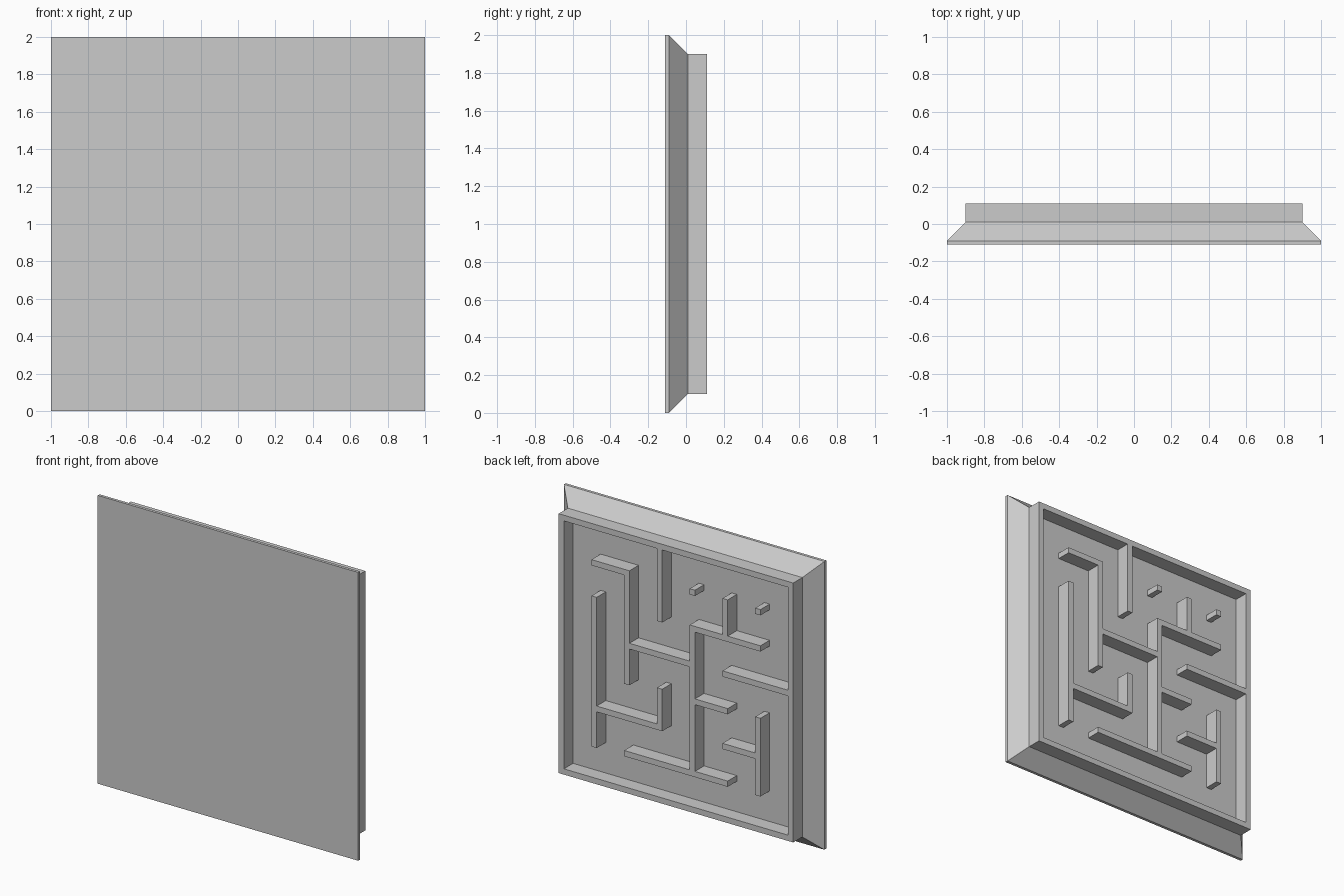
import bpy, bmesh, math

if "Cube" in bpy.data.objects:
    bpy.data.objects.remove(bpy.data.objects["Cube"])

Y_FRONT, Y_RIM, Y_FLOOR, Y_TOP = -0.11, -0.09, 0.01, 0.11
HALF, WALL, N = 0.9, 0.04, 7
PITCH = (2 * HALF - WALL) / N


def make_object(name, bm):
    mesh = bpy.data.meshes.new(name)
    bm.to_mesh(mesh)
    bm.free()
    obj = bpy.data.objects.new(name, mesh)
    bpy.context.collection.objects.link(obj)
    return obj


# Backing board: thin square plate with a bevel up to the maze floor
bm = bmesh.new()
rings = []
for y, h in ((Y_FRONT, 1.0), (Y_RIM, 1.0), (Y_FLOOR, HALF)):
    rings.append([bm.verts.new((sx * h, y, 1 + sz * h))
                  for sx, sz in ((-1, -1), (1, -1), (1, 1), (-1, 1))])
bm.faces.new(rings[0])
bm.faces.new(rings[-1])
for a, b in zip(rings, rings[1:]):
    for i in range(4):
        j = (i + 1) % 4
        bm.faces.new((a[i], a[j], b[j], b[i]))
bmesh.ops.recalc_face_normals(bm, faces=bm.faces)
make_object("backing_board", bm)

# Maze walls as (column, row) grid points, seen from the back, top left first
walls = [
    ((0, 0), (7, 0)), ((0, 7), (7, 7)), ((0, 0), (0, 7)), ((7, 0), (7, 7)),  # frame
    ((1, 2), (1, 6)), ((2, 1), (2, 4)), ((3, 0), (3, 2)), ((3, 4), (3, 5)),  # upright
    ((4, 2), (4, 6)), ((5, 1), (5, 2)), ((6, 4), (6, 6)),
    ((1, 1), (2, 1)), ((2, 3), (4, 3)), ((4, 2), (6, 2)), ((5, 3), (7, 3)),  # level
    ((4, 4), (5, 4)), ((1, 5), (3, 5)), ((5, 5), (6, 5)), ((2, 6), (5, 6)),
    ((4, 1), (4, 1)), ((6, 1), (6, 1)),                                      # posts
]

# Even cells are wall lines, odd cells are the passages between them
cells = {(c, r) for (c0, r0), (c1, r1) in walls
         for c in range(2 * c0, 2 * c1 + 1) for r in range(2 * r0, 2 * r1 + 1)}
edge = [PITCH * (i // 2) + WALL * (i % 2) for i in range(2 * N + 2)]

bm = bmesh.new()


def quad(*pts):
    bm.faces.new([bm.verts.new((HALF - edge[c], y, 1 + HALF - edge[r]))
                  for c, r, y in pts])


for c, r in cells:
    corners = [(c, r), (c + 1, r), (c + 1, r + 1), (c, r + 1)]
    for y in (Y_FLOOR, Y_TOP):
        quad(*[(*p, y) for p in corners])
    for i, (dc, dr) in enumerate(((0, -1), (1, 0), (0, 1), (-1, 0))):
        if (c + dc, r + dr) not in cells:
            p, q = corners[i], corners[(i + 1) % 4]
            quad((*p, Y_FLOOR), (*q, Y_FLOOR), (*q, Y_TOP), (*p, Y_TOP))
bmesh.ops.remove_doubles(bm, verts=bm.verts, dist=1e-4)
bmesh.ops.recalc_face_normals(bm, faces=bm.faces)
bm.normal_update()
# Drop the hidden undersides resting on the board, then merge flat faces
bmesh.ops.delete(bm, geom=[f for f in bm.faces if f.normal.y < -0.5], context='FACES')
bmesh.ops.dissolve_limit(bm, angle_limit=math.radians(1), verts=bm.verts, edges=bm.edges)
make_object("maze_walls", bm)
